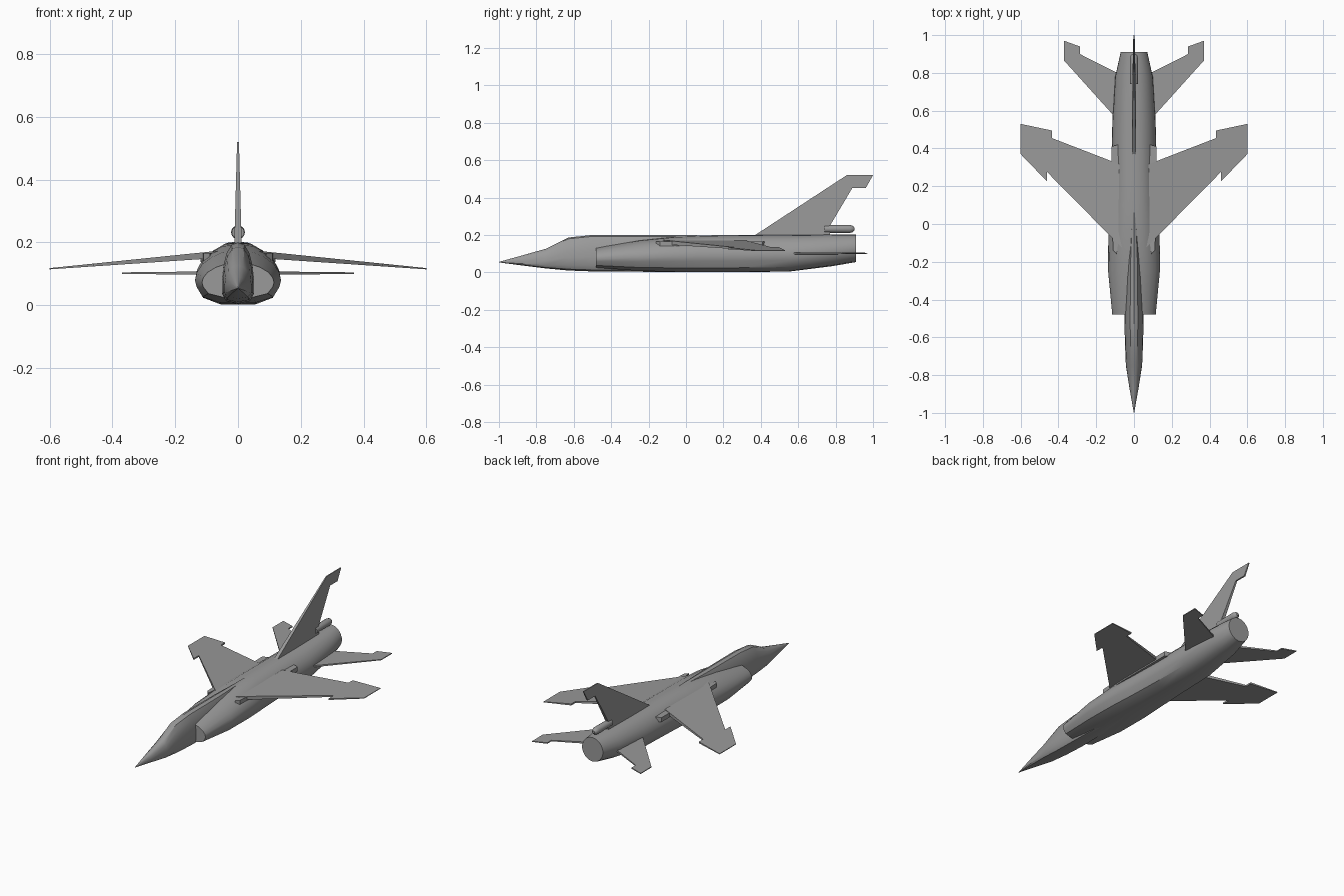
import bpy, bmesh, math
from mathutils import Vector

cube = bpy.data.objects.get("Cube")
if cube:
    bpy.data.objects.remove(cube, do_unlink=True)

GREY = (0.32, 0.32, 0.32, 1)
paint = bpy.data.materials.new("airframe grey")
paint.use_nodes = True
paint.diffuse_color = GREY
paint.node_tree.nodes["Principled BSDF"].inputs["Base Color"].default_value = GREY


def finish(name, bm, mirror=False, smooth=None):
    """Turn a bmesh into a painted object, optionally mirrored across x."""
    bmesh.ops.recalc_face_normals(bm, faces=bm.faces)
    mesh = bpy.data.meshes.new(name)
    bm.to_mesh(mesh)
    bm.free()
    mesh.materials.append(paint)
    obj = bpy.data.objects.new(name, mesh)
    bpy.context.collection.objects.link(obj)
    if mirror:
        obj.modifiers.new("Mirror", "MIRROR").use_mirror_merge = False
    if smooth:
        bpy.ops.object.select_all(action="DESELECT")
        obj.select_set(True)
        bpy.context.view_layer.objects.active = obj
        bpy.ops.object.shade_smooth_by_angle(angle=math.radians(smooth))
    return obj


def loft(name, half, stations):
    """Skin a unit half section over stations (y, half width, bottom, top, roundness)."""
    bm = bmesh.new()
    ring = half + [(-x, z) for x, z in half[-2:0:-1]]
    rows = []
    for y, hw, lo, hi, rnd in stations:
        row = []
        for x, z in ring:
            # Blend each section point towards an ellipse
            d = Vector((x, 2 * z - 1)).normalized()
            px, pz = x + (d.x - x) * rnd, z + ((d.y + 1) / 2 - z) * rnd
            row.append(bm.verts.new((px * hw, y, lo + (hi - lo) * pz)))
        rows.append(row)
    n = len(ring)
    for a, b in zip(rows, rows[1:]):
        for i in range(n):
            bm.faces.new((a[i], a[(i + 1) % n], b[(i + 1) % n], b[i]))
    bm.faces.new(rows[0])
    bm.faces.new(rows[-1])
    return finish(name, bm, smooth=35)


def slab(name, outline, surface, mirror):
    """Tapered plate: surface maps an outline point and a side (-1, 1) to 3D."""
    bm = bmesh.new()
    top = [bm.verts.new(surface(p, q, 1)) for p, q in outline]
    low = [bm.verts.new(surface(p, q, -1)) for p, q in outline]
    bm.faces.new(top)
    bm.faces.new(low)
    n = len(outline)
    for i in range(n):
        j = (i + 1) % n
        bm.faces.new((top[i], top[j], low[j], low[i]))
    return finish(name, bm, mirror)


# Nose, cockpit and spine
core_half = [(0, 0), (0.75, 0.04), (1, 0.16), (1, 0.4), (0.92, 0.6),
             (0.72, 0.82), (0.4, 0.96), (0, 1)]
loft("nose_and_spine", core_half, [
    (-1, 0.001, 0.053, 0.056, 0), (-0.87, 0.024, 0.036, 0.092, 0.3),
    (-0.75, 0.043, 0.021, 0.126, 0.1), (-0.63, 0.048, 0.01, 0.186, 0),
    (-0.5, 0.051, 0.005, 0.2, 0), (-0.2, 0.045, 0.003, 0.2, 0),
    (0.06, 0.022, 0.003, 0.2, 0)])

# Main hull from the intakes to the tail pipe
hull_half = [(0, 0), (0.42, 0), (0.82, 0.11), (0.96, 0.3), (1, 0.43), (0.96, 0.58),
             (0.84, 0.74), (0.62, 0.88), (0.35, 0.98), (0, 1)]
loft("main_hull", hull_half, [
    (-0.48, 0.115, 0.025, 0.133, 0), (-0.25, 0.137, 0.008, 0.172, 0),
    (-0.05, 0.136, 0.003, 0.192, 0), (0.1, 0.126, 0.002, 0.198, 0),
    (0.3, 0.118, 0.002, 0.2, 0.1), (0.55, 0.115, 0.004, 0.2, 0.3),
    (0.78, 0.1, 0.033, 0.203, 0.7), (0.91, 0.071, 0.055, 0.203, 1)])

# Swept wings with a dogtooth leading edge and a notched tip
slab("wings", [(0.06, -0.13), (0.46, 0.275), (0.46, 0.225), (0.6, 0.37), (0.6, 0.53),
               (0.435, 0.495), (0.435, 0.455), (0.06, 0.31)],
     lambda x, y, s: (x, y, 0.167 - 0.085 * x + s * (0.0125 - 0.0175 * x)), True)

# Wing root fairings
slab("wing_root_fairings", [(0.09, -0.16), (0.11, -0.14), (0.12, 0.05), (0.12, 0.41),
                            (0.086, 0.42), (0.07, 0.05)],
     lambda x, y, s: (x, y, 0.152 + s * 0.014), True)

# Tailplanes
slab("tailplanes", [(0.05, 0.51), (0.37, 0.865), (0.37, 0.97), (0.287, 0.94),
                    (0.287, 0.9), (0.05, 0.78)],
     lambda x, y, s: (x, y, 0.102 + s * (0.0065 - 0.011 * x)), True)

# Upright fin
slab("tail_fin", [(0.34, 0.18), (0.86, 0.52), (1, 0.52), (0.962, 0.452), (0.89, 0.452),
                  (0.77, 0.25), (0.77, 0.18)],
     lambda y, z, s: (s * (0.0165 - 0.027 * (z - 0.02)), y, z), False)

# Rounded tube behind the fin
bm = bmesh.new()
profile = [(0.74, 0.02), (0.875, 0.022), (0.892, 0.017), (0.9, 0.008)]
rings = []
for y, r in profile:
    rings.append([bm.verts.new((r * math.cos(a * math.tau / 16), y,
                                0.232 + r * math.sin(a * math.tau / 16)))
                  for a in range(16)])
for a, b in zip(rings, rings[1:]):
    for i in range(16):
        bm.faces.new((a[i], a[i - 1], b[i - 1], b[i]))
bm.faces.new(rings[0])
bm.faces.new(rings[-1])
finish("fin_tube", bm, smooth=40)
